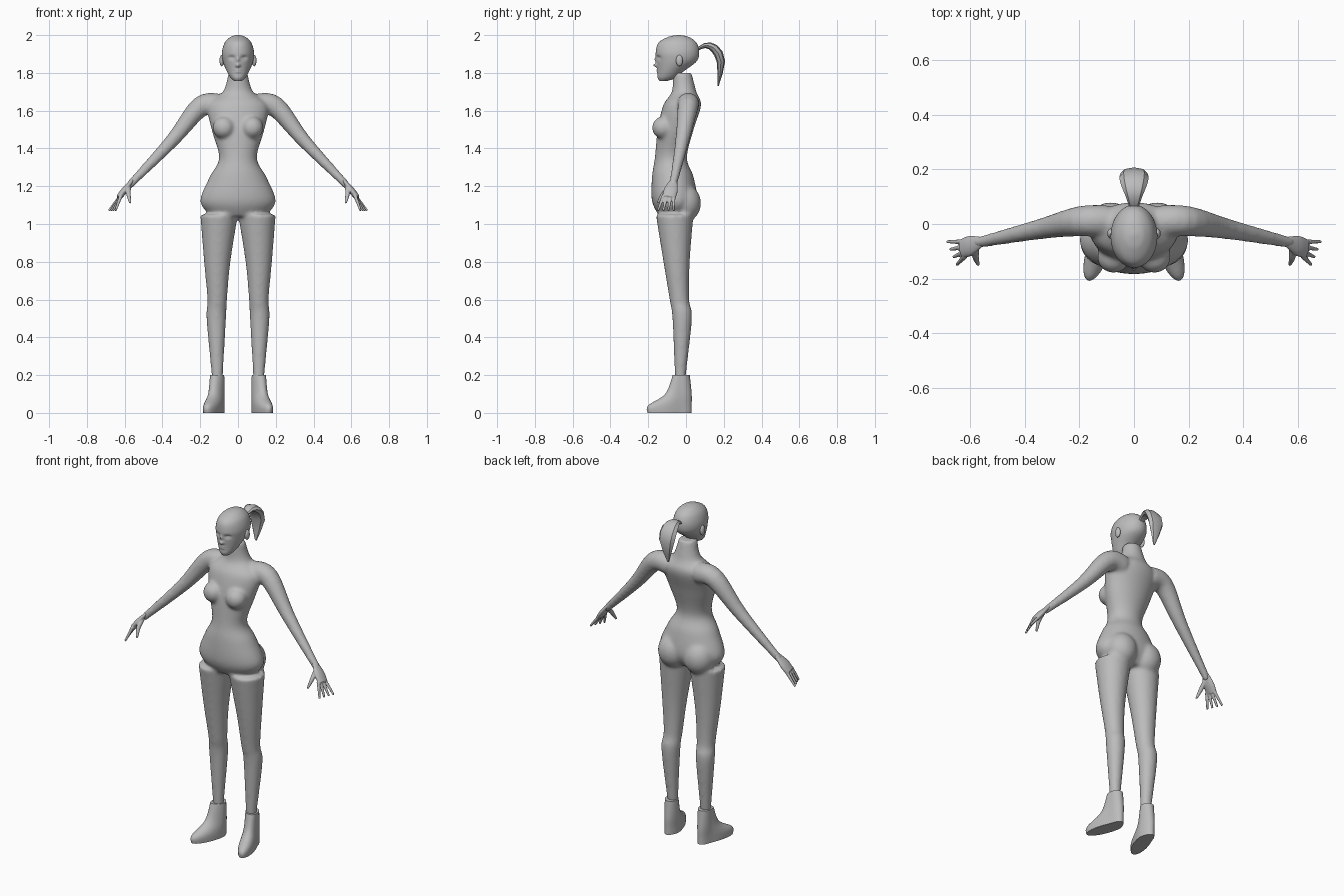
import bpy, bmesh, math
from mathutils import Vector, Matrix

default = bpy.data.objects.get("Cube")
if default:
    bpy.data.objects.remove(default)

ACROSS = Vector((1, 0, 0))
DEEP = Vector((0, 1, 0))
SIDES = (1, -1)

grey = bpy.data.materials.new("plain grey")
grey.use_nodes = True
grey.diffuse_color = (0.5, 0.5, 0.5, 1)
grey.node_tree.nodes["Principled BSDF"].inputs["Base Color"].default_value = grey.diffuse_color


def between(before, start, end, after, t):
    """Smooth curve from start to end, with slopes taken from the neighbours."""
    ease = t * t * (3 - 2 * t)
    slope_in = (end - before) / 2
    slope_out = (after - start) / 2
    bend = t * (1 - t) * ((1 - t) * slope_in - t * slope_out)
    return start + (end - start) * ease + bend


def smooth_rows(rows, steps):
    padded = [rows[0], *rows, rows[-1]]
    result = []
    for group in zip(padded, padded[1:], padded[2:], padded[3:]):
        for step in range(steps):
            result.append([between(*column, step / steps) for column in zip(*group)])
    return result + [rows[-1]]


def loft(bm, rows, side=1, axis=None, flat=1, sides=24, steps=5):
    """Skin ellipses (x, y, z, half width, optional half depth).

    Rings lie level, unless a width axis is given: then they follow the path."""
    rows = smooth_rows(rows, steps)
    centres = [Vector((side * x, y, z)) for x, y, z, *rest in rows]
    rings = []
    for index, (centre, row) in enumerate(zip(centres, rows)):
        wide, deep = ACROSS, DEEP
        if axis:
            ahead = centres[min(index + 1, len(centres) - 1)]
            behind = centres[max(index - 1, 0)]
            along = (ahead - behind).normalized()
            wide = (axis - along * along.dot(axis)).normalized()
            deep = along.cross(wide)
        width = wide * row[3]
        depth = deep * (row[4] if len(row) > 4 else row[3] * flat)
        turns = [math.tau * corner / sides for corner in range(sides)]
        rings.append([bm.verts.new(centre + width * math.cos(turn) + depth * math.sin(turn))
                      for turn in turns])
    for low, high in zip(rings, rings[1:]):
        for corner in range(sides):
            following = (corner + 1) % sides
            bm.faces.new((low[corner], low[following], high[following], high[corner]))
    bm.faces.new(reversed(rings[0]))
    bm.faces.new(rings[-1])


def ball(bm, centre, radii):
    place = Matrix.Translation(centre) @ Matrix.Diagonal((*radii, 1))
    bmesh.ops.create_uvsphere(bm, u_segments=24, v_segments=16, radius=1, matrix=place)


def finish(name, bm, voxel=0, smoothing=0, angle=45):
    """Turn the bmesh into an object, optionally blending its shells into one skin."""
    bmesh.ops.recalc_face_normals(bm, faces=bm.faces)
    mesh = bpy.data.meshes.new(name)
    bm.to_mesh(mesh)
    bm.free()
    mesh.materials.append(grey)
    obj = bpy.data.objects.new(name, mesh)
    bpy.context.collection.objects.link(obj)
    bpy.ops.object.select_all(action='DESELECT')
    obj.select_set(True)
    bpy.context.view_layer.objects.active = obj
    bpy.ops.object.shade_smooth_by_angle(angle=math.radians(angle))
    if voxel:
        blend = obj.modifiers.new("blend", 'REMESH')
        blend.mode = 'VOXEL'
        blend.voxel_size = voxel
        blend.use_smooth_shade = True
        soften = obj.modifiers.new("soften", 'SMOOTH')
        soften.factor = 0.5
        soften.iterations = smoothing


# Body: torso and neck, with legs and arms blended in
torso = [(0, -.06, 1.04, .14, .08), (0, -.06, 1.12, .2, .12), (0, -.07, 1.25, .15, .11),
         (0, -.08, 1.35, .1, .085), (0, -.055, 1.5, .14, .095), (0, -.02, 1.63, .16, .1),
         (0, -.01, 1.7, .08, .065), (0, -.02, 1.8, .05, .05)]
leg = [(.1, -.06, 1.05, .1), (.11, -.05, .8, .07), (.11, -.035, .6, .052),
       (.115, -.02, .5, .052), (.11, -.03, .2, .03), (.11, -.03, .15, .03)]
arm = [(.1, .01, 1.63, .06), (.2, .01, 1.62, .055), (.35, -.02, 1.44, .037),
       (.58, -.07, 1.2, .02)]
bm = bmesh.new()
loft(bm, torso, sides=40)
for side in SIDES:
    loft(bm, leg, side)
    loft(bm, arm, side, axis=DEEP)
    ball(bm, (.075 * side, -.12, 1.51), (.06, .06, .06))
    ball(bm, (.085 * side, -.01, 1.11), (.09, .09, .1))
finish("body", bm, voxel=.009, smoothing=10)

# Head: smooth skull, with the face pushed in and out of its front
skull = [(0, -.12, 1.757, .02, .02), (0, -.1, 1.775, .04, .05), (0, -.08, 1.81, .06, .07),
         (0, -.05, 1.86, .08, .105), (0, -.045, 1.91, .085, .115), (0, -.045, 1.96, .07, .1),
         (0, -.04, 1.99, .04, .055), (0, -.04, 2, .01, .01)]
bm = bmesh.new()
loft(bm, skull, sides=96, steps=10)


def press(x, z, width, height, amount):
    """Push the face by a soft spot, equally on both sides; plus goes inwards."""
    for vert in bm.verts:
        if vert.co.y < -.07:
            across = (abs(vert.co.x) - x) / width
            up = (vert.co.z - z) / height
            vert.co.y += amount * math.exp(-across ** 2 - up ** 2)


nose_bridge = press(0, 1.87, .008, .014, -.01)
press(0, 1.84, .011, .01, -.02)
# Lips and the line between them
press(0, 1.81, .016, .01, -.007)
press(0, 1.81, .02, .002, .004)
# Eye sockets and lids
press(.033, 1.88, .015, .01, .012)
press(.033, 1.877, .01, .004, -.005)
# Ears
for side in SIDES:
    ball(bm, (.086 * side, -.035, 1.865), (.012, .018, .03))
finish("head", bm, angle=80)

# Ponytail, faceted
tail = [(0, .055, 1.92, .015), (0, .1, 1.945, .03), (0, .15, 1.93, .05),
        (0, .185, 1.86, .05), (0, .17, 1.73, .006)]
bm = bmesh.new()
loft(bm, tail, axis=ACROSS, flat=.45, sides=8, steps=2)
finish("ponytail", bm, angle=35)

# Hands: palm, four fanned fingers and thumb
palm = [(.56, -.065, 1.23, .02), (.6, -.08, 1.18, .037), (.63, -.09, 1.14, .035)]
thumb = [(.58, -.08, 1.2, .014), (.58, -.12, 1.16, .012), (.57, -.15, 1.11, .006)]
bm = bmesh.new()
for side in SIDES:
    loft(bm, palm, side, axis=DEEP, flat=.45)
    loft(bm, thumb, side, axis=ACROSS)
    for finger in range(4):
        base = Vector((.62, -.065 - .018 * finger, 1.15))
        reach = Vector((.065 - .012 * finger, -.01 * finger, -.08))
        loft(bm, [(*base, .01), (*(base + reach), .006)], side, axis=DEEP)
finish("hands", bm, voxel=.004, smoothing=3)

# Shoes: stacked outlines, with the toes swung outwards
shoe = [(.11, -.087, 0, .045, .117), (.11, -.085, .04, .045, .115),
        (.11, -.04, .1, .04, .07), (.11, -.025, .2, .037, .045)]
bm = bmesh.new()
for side in SIDES:
    loft(bm, shoe, side, sides=32)
for vert in bm.verts:
    toe = max(0, -.03 - vert.co.y)
    vert.co.x += math.copysign(toe * .3, vert.co.x)
finish("shoes", bm)
